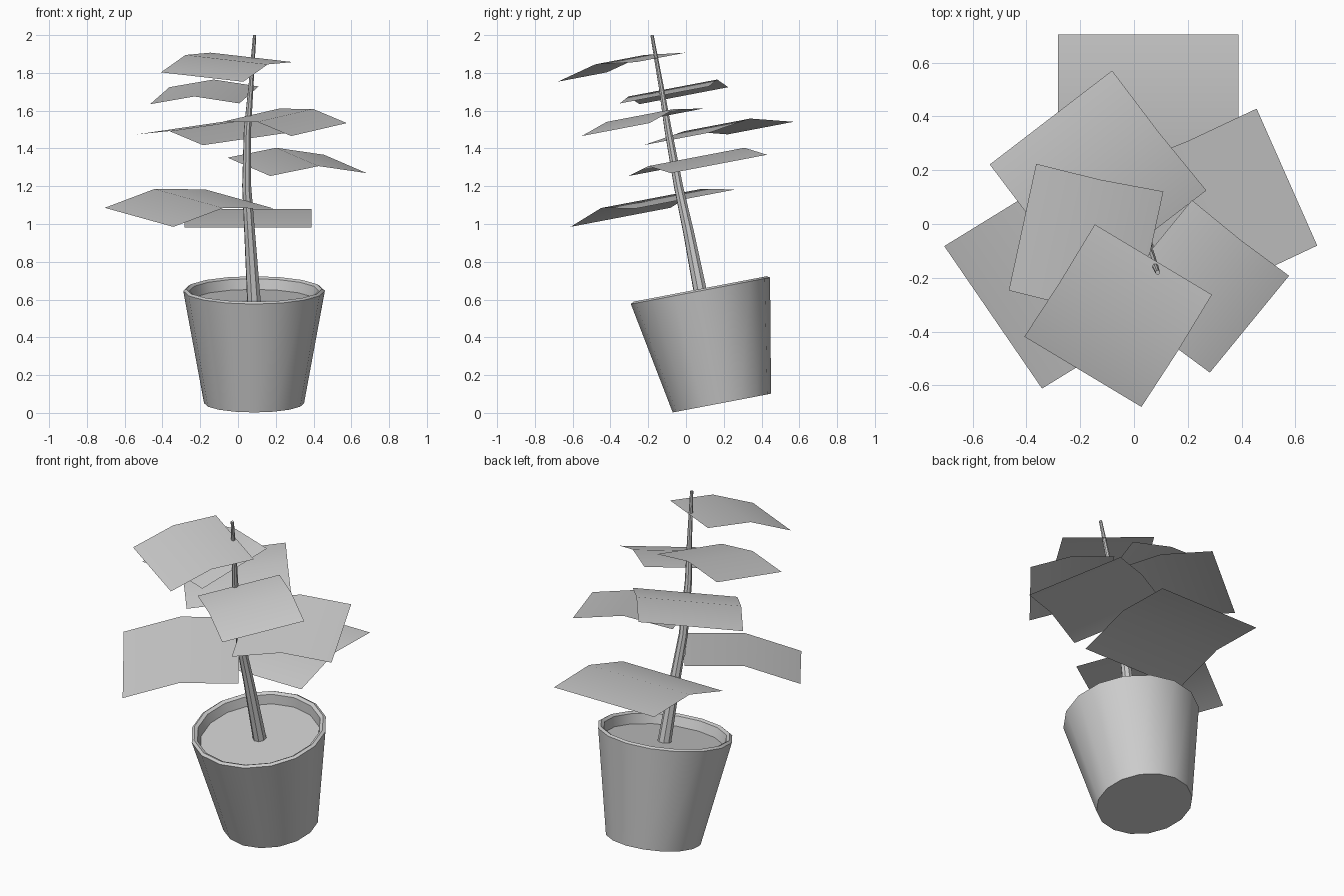
import bpy, bmesh, math
from mathutils import Matrix, Vector

if "Cube" in bpy.data.objects:
    bpy.data.objects.remove(bpy.data.objects["Cube"])

TILT = Matrix.Rotation(math.radians(10.8), 4, 'X')  # whole plant leans to the front


def add_mesh(name, bm, matrix, smooth=True):
    bmesh.ops.recalc_face_normals(bm, faces=bm.faces)
    me = bpy.data.meshes.new(name)
    bm.to_mesh(me)
    bm.free()
    ob = bpy.data.objects.new(name, me)
    ob.matrix_world = matrix
    bpy.context.collection.objects.link(ob)
    if smooth:
        shade(ob)
    return ob


def shade(ob):
    bpy.ops.object.select_all(action='DESELECT')
    ob.select_set(True)
    bpy.context.view_layer.objects.active = ob
    bpy.ops.object.shade_smooth_by_angle(angle=math.radians(40))


def lathe(name, profile, sides, matrix):
    bm = bmesh.new()
    rings = []
    for r, z in profile:
        rings.append([bm.verts.new((r * math.cos(math.tau * i / sides),
                                    r * math.sin(math.tau * i / sides), z))
                      for i in range(sides)])
    for a, b in zip(rings, rings[1:]):
        for i in range(sides):
            j = (i + 1) % sides
            bm.faces.new((a[i], a[j], b[j], b[i]))
    bm.faces.new(rings[0])
    bm.faces.new(rings[-1])
    return add_mesh(name, bm, matrix)


# Pot with rim, inner wall and soil surface in one profile
pot_matrix = Matrix.Translation((0.085, 0.19, 0.052)) @ TILT
lathe("pot", [(0.265, 0), (0.375, 0.605), (0.36, 0.615), (0.342, 0.605), (0.33, 0.55)],
      16, pot_matrix)

# Stem: tapered, slightly curved tube
stem_points = [(0.085, 0.088, 0.58, 0.038), (0.062, 0.015, 0.95, 0.03),
               (0.046, -0.04, 1.2, 0.025), (0.05, -0.095, 1.5, 0.02),
               (0.068, -0.13, 1.72, 0.014), (0.088, -0.18, 2.0, 0.009)]
curve = bpy.data.curves.new("stem", 'CURVE')
curve.dimensions = '3D'
curve.bevel_depth = 1.0
curve.bevel_resolution = 2
curve.use_fill_caps = True
spline = curve.splines.new('POLY')
spline.points.add(len(stem_points) - 1)
for p, (x, y, z, r) in zip(spline.points, stem_points):
    p.co = (x, y, z, 1)
    p.radius = r
stem = bpy.data.objects.new("stem", curve)
bpy.context.collection.objects.link(stem)
bpy.ops.object.select_all(action='DESELECT')
stem.select_set(True)
bpy.context.view_layer.objects.active = stem
bpy.ops.object.convert(target='MESH')
shade(bpy.context.view_layer.objects.active)


# Leaves: square sheets folded across the middle, drooping outward
def leaf(name, fold_centre, azimuth, width):
    half = width / 2
    rise, fall = math.radians(6.5), math.radians(12)
    section = [(-half * math.cos(rise), -half * math.sin(rise)), (0, 0),
               (half * math.cos(fall), -half * math.sin(fall))]
    bm = bmesh.new()
    rows = [[bm.verts.new((x, s * half, z)) for s in (-1, 1)] for x, z in section]
    for a, b in zip(rows, rows[1:]):
        bm.faces.new((a[0], b[0], b[1], a[1]))
    matrix = (Matrix.Translation(fold_centre) @ TILT
              @ Matrix.Rotation(math.radians(azimuth), 4, 'Z'))
    add_mesh(name, bm, matrix)


leaves = [((0.053, 0.37, 1.08), 90, 0.67),
          ((-0.26, -0.185, 1.135), 214, 0.65),
          ((0.315, 0.055, 1.355), 23.5, 0.565),
          ((0.25, -0.24, 1.575), -38.8, 0.47),
          ((-0.135, 0.166, 1.525), 128, 0.577),
          ((-0.18, -0.07, 1.72), 168, 0.49),
          ((-0.06, -0.35, 1.87), 238.6, 0.51)]
for i, (centre, azimuth, width) in enumerate(leaves, 1):
    leaf(f"leaf_{i}", centre, azimuth, width)
